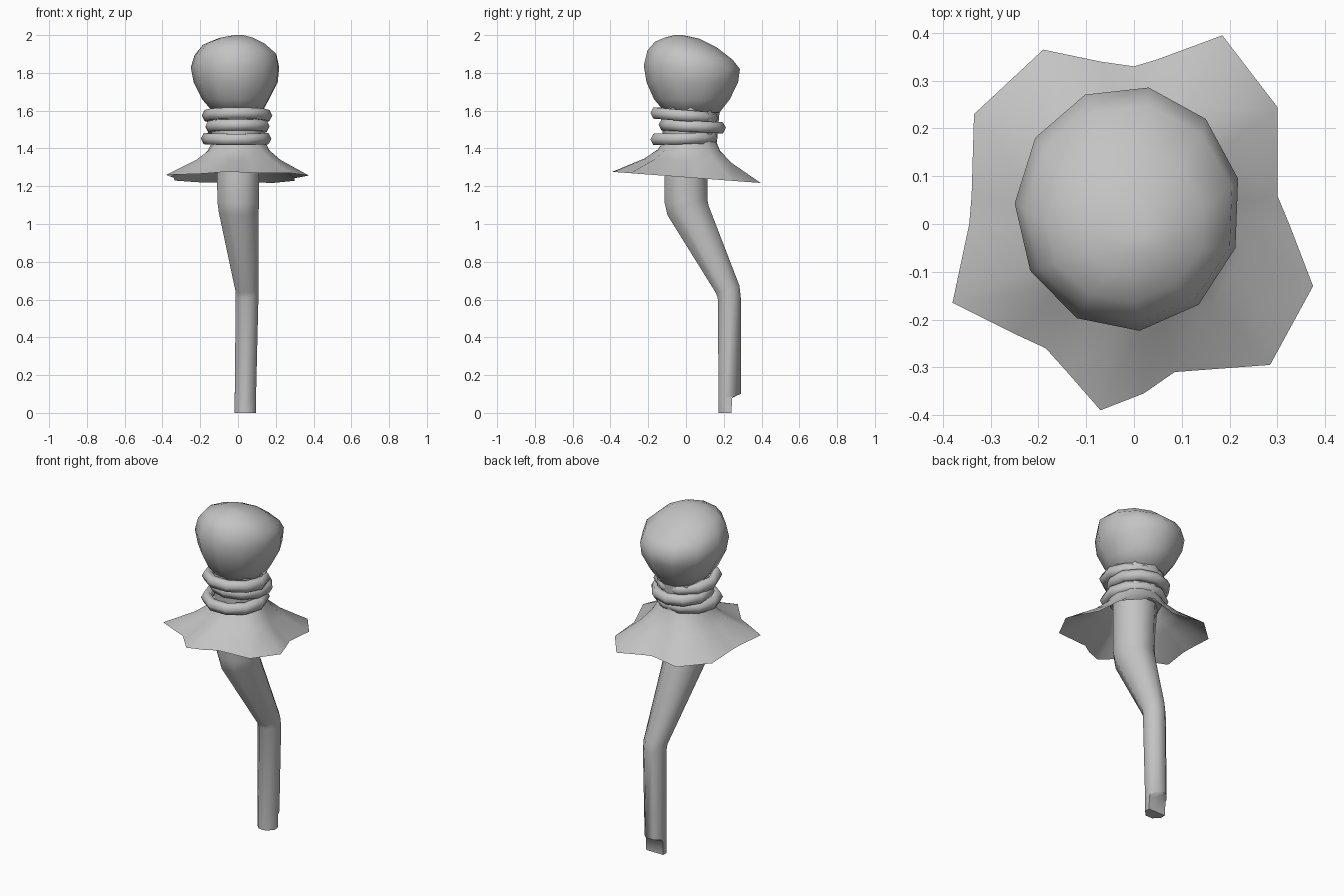
import bpy, bmesh, math
from math import cos, sin, pi, radians

cube = bpy.data.objects.get("Cube")
if cube:
    bpy.data.objects.remove(cube, do_unlink=True)

GREY = (0.55, 0.55, 0.55, 1.0)
mat = bpy.data.materials.new("plain grey")
mat.use_nodes = True
mat.diffuse_color = GREY
mat.node_tree.nodes["Principled BSDF"].inputs["Base Color"].default_value = GREY


def finish(name, bm, angle=60):
    """Turn a bmesh into a smooth-shaded object."""
    mesh = bpy.data.meshes.new(name)
    bm.to_mesh(mesh)
    bm.free()
    mesh.materials.append(mat)
    obj = bpy.data.objects.new(name, mesh)
    bpy.context.collection.objects.link(obj)
    bpy.ops.object.select_all(action='DESELECT')
    obj.select_set(True)
    bpy.context.view_layer.objects.active = obj
    bpy.ops.object.shade_smooth_by_angle(angle=radians(angle))
    return obj


def loft(name, rings, caps=True, angle=60):
    """Skin a list of point rings, bottom to top."""
    bm = bmesh.new()
    rows = [[bm.verts.new(p) for p in ring] for ring in rings]
    n = len(rows[0])
    for a, b in zip(rows, rows[1:]):
        for i in range(n):
            j = (i + 1) % n
            bm.faces.new((a[i], a[j], b[j], b[i]))
    if caps:
        bm.faces.new(rows[0][::-1])
        bm.faces.new(rows[-1])
    return finish(name, bm, angle)


def ellipse(z, x0, x1, y0, y1, tilt=0.0, sides=8, phase=0.0):
    """Ring filling the given x and y spans, raised by tilt towards +y."""
    cx, cy, rx, ry = (x0 + x1) / 2, (y0 + y1) / 2, (x1 - x0) / 2, (y1 - y0) / 2
    angles = [phase + 2 * pi * i / sides for i in range(sides)]
    return [(cx + rx * cos(t), cy + ry * sin(t), z + tilt * sin(t)) for t in angles]


# Lumpy ball head, leaning back
head = [
    (1.59, -.13, .13, -.11, .18, 0),
    (1.66, -.19, .17, -.17, .235, 0),
    (1.75, -.235, .217, -.21, .28, 0),
    (1.83, -.25, .225, -.225, .29, -.01),
    (1.895, -.23, .212, -.205, .25, -.025),
    (1.95, -.185, .15, -.165, .165, -.015),
    (1.985, -.10, .085, -.11, .07, -.003),
    (2.0, -.02, .03, -.06, -.02, 0),
]
loft("ball_head", [ellipse(*r, sides=11, phase=radians(14)) for r in head], angle=80)

# Neck core inside the rings
loft("neck", [ellipse(1.40, -.14, .14, -.12, .16), ellipse(1.62, -.14, .14, -.13, .18)])

# Three stacked neck rings: height, centre x, centre y, outer radius, tilt
rings = [(1.452, -.01, -.01, .187, .004),
         (1.517, -.003, .033, .178, -.008),
         (1.574, -.005, -.01, .187, -.014)]
for k, (z, cx, cy, r, tilt) in enumerate(rings):
    bm = bmesh.new()
    major, minor, tube = 10, 6, 0.031
    grid = []
    for i in range(major):
        t = 2 * pi * (i + 0.5 * k) / major
        row = []
        for j in range(minor):
            p = 2 * pi * j / minor
            d = r - tube + tube * cos(p)
            row.append(bm.verts.new((cx + d * cos(t), cy + d * sin(t),
                                     z + tilt * sin(t) + tube * 1.1 * sin(p))))
        grid.append(row)
    for i in range(major):
        for j in range(minor):
            a, b, m = grid[i], grid[(i + 1) % major], (j + 1) % minor
            bm.faces.new((a[j], b[j], b[m], a[m]))
    finish(f"neck_ring_{k + 1}", bm, 80)

# Flared ruffle with an uneven pointed hem
hem = [(.30, .06), (.30, .245), (.185, .395), (.05, .345), (0, .33), (-.07, .34),
       (-.19, .365), (-.335, .23), (-.34, .06), (-.345, 0), (-.38, -.165),
       (-.25, -.23), (-.185, -.26), (-.14, -.31), (-.07, -.39), (.02, -.355),
       (.085, -.31), (.285, -.295), (.375, -.13), (.325, 0)]
CX, CY = 0.005, 0.02


def ruffle_ring(f, z):
    """Blend the hem (f = 0) into the round collar (f = 1)."""
    ring = []
    for x, y in hem:
        t = math.atan2(y - CY, x - CX)
        px = x + f * (CX + 0.14 * cos(t) - x)
        py = y + f * (CY + 0.14 * sin(t) - y)
        ring.append((px, py, z - 0.075 * y * (1 - f)))
    return ring


loft("ruffle", [ruffle_ring(0, 1.247), ruffle_ring(.62, 1.335),
                ruffle_ring(.88, 1.39), ruffle_ring(1, 1.435)], caps=False, angle=80)

# Bent stem, notched at the back of the foot
phase = pi / 8


def foot_ring(z, depth):
    return [(x, min(y, depth), h) for x, y, h in
            ellipse(z, -.022, .1, .168, .295, phase=phase)]


stem = [
    foot_ring(0, .24),
    foot_ring(.08, .245),
    ellipse(.09, -.022, .1, .168, .295, .012, phase=phase),
    ellipse(.61, -.017, .113, .163, .295, 0, phase=phase),
    ellipse(.655, -.019, .113, .152, .288, .02, phase=phase),
    ellipse(1.07, -.11, .118, -.107, .13, .025, phase=phase),
    ellipse(1.12, -.118, .12, -.122, .122, .01, phase=phase),
    ellipse(1.25, -.12, .12, -.122, .122, phase=phase),
    ellipse(1.42, -.13, .13, -.11, .13, phase=phase),
]
loft("bent_stem", stem)
